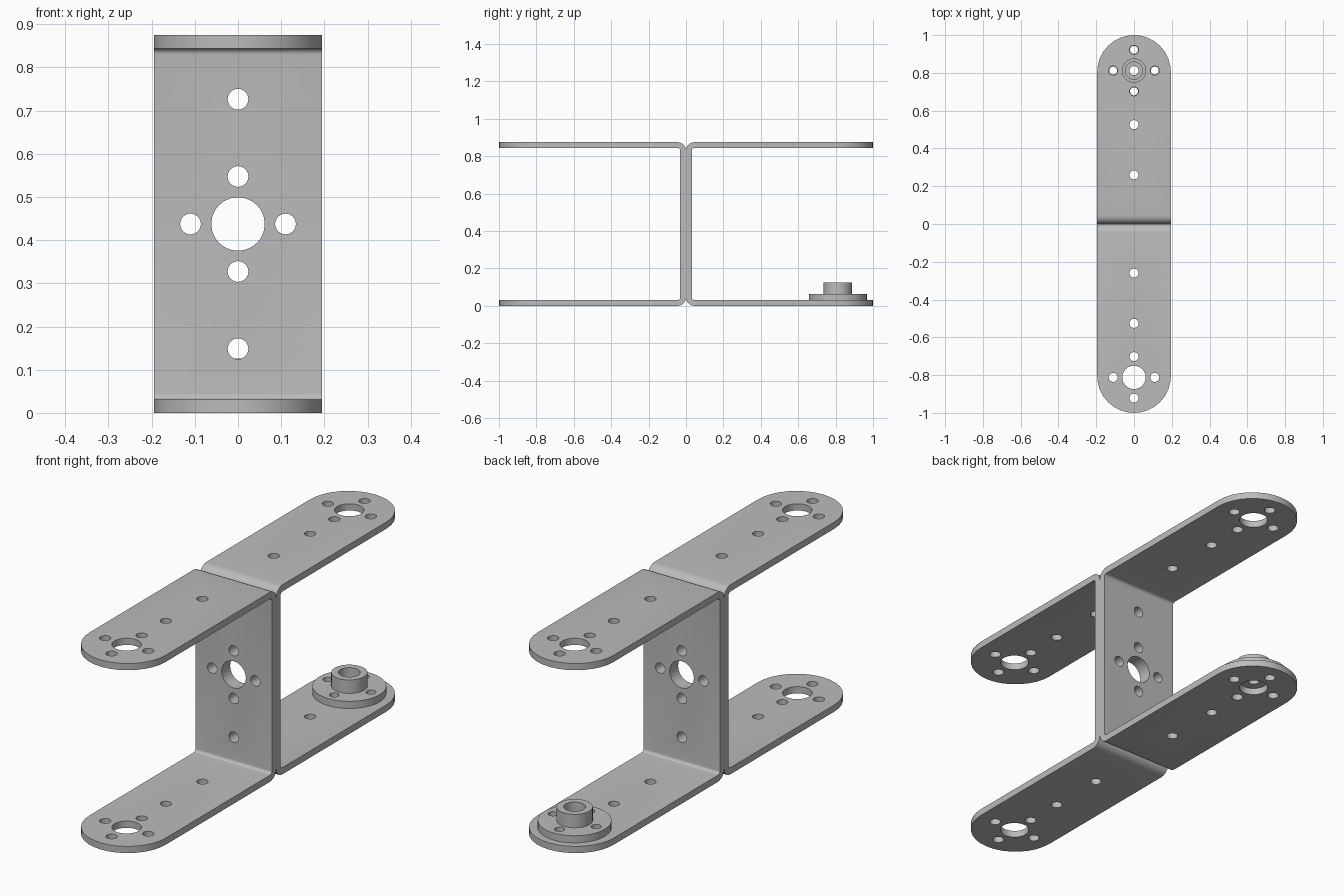
import bpy, bmesh
from math import pi, sin, cos
from mathutils import Matrix, Vector

cube = bpy.data.objects.get("Cube")
if cube:
    bpy.data.objects.remove(cube)

HALF_W, HEIGHT, THICK = 0.195, 0.875, 0.031
OUTER_R = 0.045
HUB_Y, PITCH = 0.812, 0.11
BIG, SMALL = 0.062, 0.024

metal = bpy.data.materials.new("grey metal")
metal.use_nodes = True
GREY = (0.5, 0.5, 0.5, 1)
metal.diffuse_color = GREY
metal.node_tree.nodes["Principled BSDF"].inputs["Base Color"].default_value = GREY


def make(name, bm):
    bmesh.ops.recalc_face_normals(bm, faces=bm.faces)
    mesh = bpy.data.meshes.new(name)
    bm.to_mesh(mesh)
    bm.free()
    mesh.materials.append(metal)
    obj = bpy.data.objects.new(name, mesh)
    bpy.context.collection.objects.link(obj)
    return obj


def prism(bm, points, direction):
    face = bm.faces.new([bm.verts.new(p) for p in points])
    new = bmesh.ops.extrude_face_region(bm, geom=[face])["geom"]
    verts = [v for v in new if isinstance(v, bmesh.types.BMVert)]
    bmesh.ops.translate(bm, vec=direction, verts=verts)


def drill(bm, centre, radius, length, along_y=False, segments=24):
    turn = Matrix.Rotation(pi / 2, 4, "X") if along_y else Matrix()
    bmesh.ops.create_cone(bm, cap_ends=True, segments=segments, radius1=radius,
                          radius2=radius, depth=length,
                          matrix=Matrix.Translation(centre) @ turn)


def boolean(obj, cutter, operation):
    mod = obj.modifiers.new("cut", "BOOLEAN")
    mod.operation, mod.solver, mod.object = operation, "EXACT", cutter
    graph = bpy.context.evaluated_depsgraph_get()
    mesh = bpy.data.meshes.new_from_object(obj.evaluated_get(graph))
    obj.modifiers.clear()
    obj.data = mesh
    bpy.data.objects.remove(cutter)


def smooth(obj):
    bpy.ops.object.select_all(action="DESELECT")
    obj.select_set(True)
    bpy.context.view_layer.objects.active = obj
    bpy.ops.object.shade_smooth_by_angle(angle=pi / 6)


def bend(y, z, radius, start, end, steps=6):
    angles = [start + (end - start) * i / steps for i in range(steps + 1)]
    return [Vector((-HALF_W, y + radius * cos(a), z + radius * sin(a))) for a in angles]


def flange_holes():
    # centre hole ringed by four bolt holes
    offsets = ((PITCH, 0), (-PITCH, 0), (0, PITCH), (0, -PITCH))
    return [(0, 0, BIG)] + [(a, b, SMALL) for a, b in offsets]


# Bent channel section, swept across the width
lo, hi, inner = OUTER_R, HEIGHT - OUTER_R, OUTER_R - THICK
section = [Vector((-HALF_W, 1.0, HEIGHT))]
section += bend(lo, hi, OUTER_R, pi / 2, pi)
section += bend(lo, lo, OUTER_R, pi, 1.5 * pi)
section += [Vector((-HALF_W, 1.0, 0)), Vector((-HALF_W, 1.0, THICK))]
section += bend(lo, lo, inner, 1.5 * pi, pi)
section += bend(lo, hi, inner, pi, pi / 2)
section += [Vector((-HALF_W, 1.0, HEIGHT - THICK))]
bm = bmesh.new()
prism(bm, section, (2 * HALF_W, 0, 0))
back_bracket = make("back_bracket", bm)

# Round the free ends of both flanges
bm = bmesh.new()
arc = [(HALF_W * cos(pi * i / 16), 1 - HALF_W + HALF_W * sin(pi * i / 16), -0.1)
       for i in range(17)]
wide = HALF_W + 0.0001
outline = [(wide, -0.1, -0.1)] + arc + [(-wide, -0.1, -0.1)]
prism(bm, outline, (0, 0, HEIGHT + 0.2))
boolean(back_bracket, make("end_cutter", bm), "INTERSECT")

# Holes through the flanges and the web
bm = bmesh.new()
for x, y, r in flange_holes():
    drill(bm, (x, HUB_Y + y, HEIGHT / 2), r, 2)
    drill(bm, (x, 0, HEIGHT / 2 + y), r, 0.2, along_y=True)
for y in (0.26, 0.526):
    drill(bm, (0, y, HEIGHT / 2), SMALL, 2)
for z in (-0.289, 0.289):
    drill(bm, (0, 0, HEIGHT / 2 + z), SMALL, 0.2, along_y=True)
boolean(back_bracket, make("hole_cutter", bm), "DIFFERENCE")
smooth(back_bracket)

# Matching bracket, back to back
front_bracket = bpy.data.objects.new("front_bracket", back_bracket.data)
front_bracket.rotation_euler.z = pi
bpy.context.collection.objects.link(front_bracket)

# Servo horn: stepped disc turned from a half profile
profile = [(0.024, THICK), (0.155, THICK), (0.155, 0.064), (0.076, 0.064),
           (0.076, 0.126), (0.046, 0.126), (0.046, 0.055), (0.024, 0.055)]
bm = bmesh.new()
SIDES = 32
rings = [[bm.verts.new((r * cos(2 * pi * i / SIDES), HUB_Y + r * sin(2 * pi * i / SIDES), z))
          for r, z in profile] for i in range(SIDES)]
for i in range(SIDES):
    a, b = rings[i], rings[(i + 1) % SIDES]
    for j in range(len(profile)):
        k = (j + 1) % len(profile)
        bm.faces.new((a[j], b[j], b[k], a[k]))
horn = make("round_horn", bm)
bm = bmesh.new()
for x, y, r in flange_holes()[1:]:
    drill(bm, (x, HUB_Y + y, 0.05), 0.021, 0.2)
boolean(horn, make("horn_cutter", bm), "DIFFERENCE")
smooth(horn)
